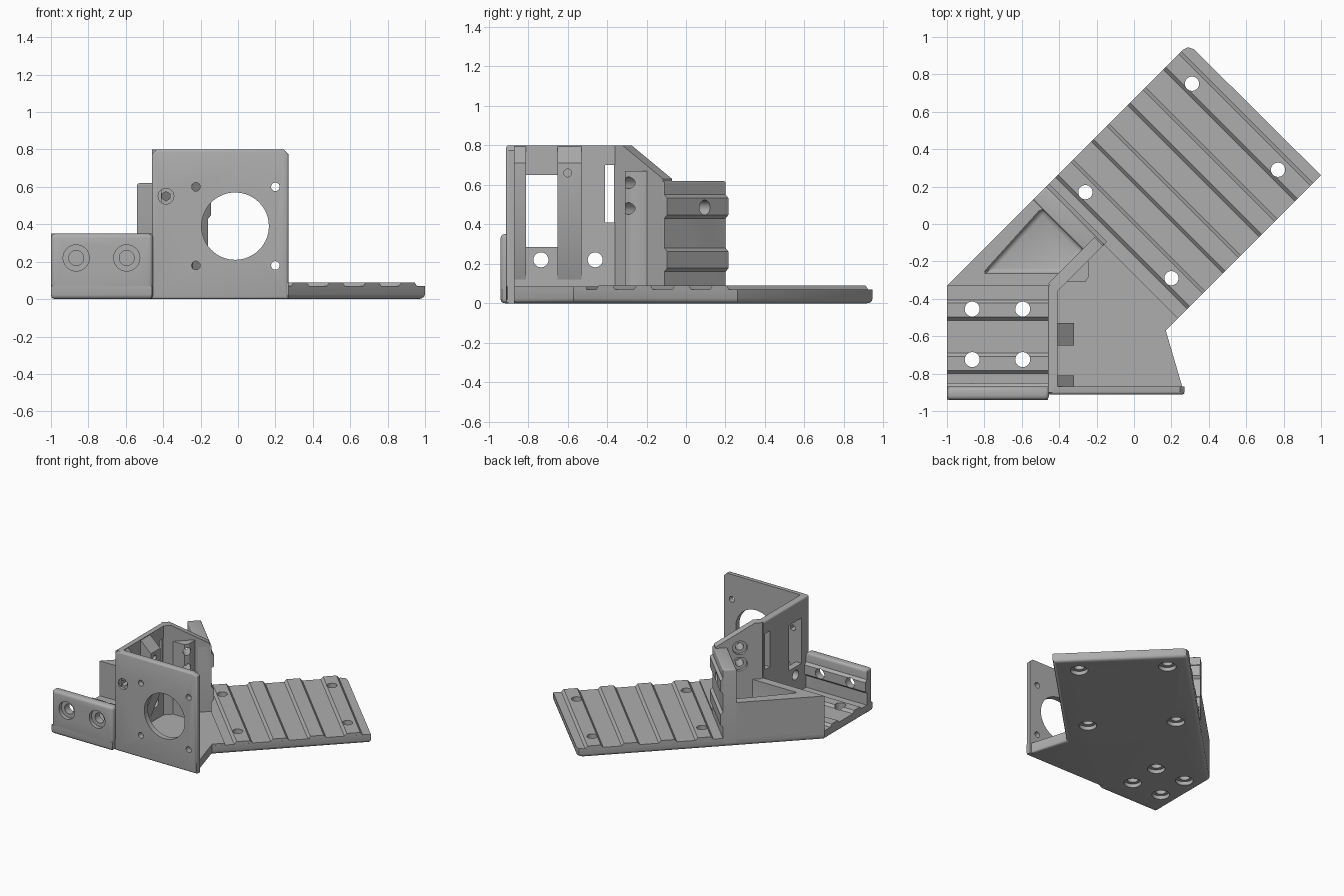
import bpy, bmesh, math
from mathutils import Vector, Matrix

old = bpy.data.objects.get("Cube")
if old:
    bpy.data.objects.remove(old, do_unlink=True)

mat = bpy.data.materials.new("plain_grey")
mat.use_nodes = True
GREY = (0.42, 0.42, 0.42, 1)
mat.diffuse_color = GREY
mat.node_tree.nodes["Principled BSDF"].inputs["Base Color"].default_value = GREY

X, Y, Z = Vector((1, 0, 0)), Vector((0, 1, 0)), Vector((0, 0, 1))
S = (X + Y).normalized()   # along the diagonal bed
T = (X - Y).normalized()   # across the diagonal bed


def prism(name, pts, u, v, w, w0, w1, bevel=0, pick=lambda c: True):
    """Extrude a profile drawn in the u/v plane along w, then round picked edges."""
    bm = bmesh.new()
    low = [bm.verts.new(u * a + v * b + w * w0) for a, b in pts]
    high = [bm.verts.new(u * a + v * b + w * w1) for a, b in pts]
    bm.faces.new(low)
    bm.faces.new(high)
    for i in range(len(pts)):
        j = (i + 1) % len(pts)
        bm.faces.new((low[i], low[j], high[j], high[i]))
    bmesh.ops.recalc_face_normals(bm, faces=bm.faces)
    if bevel:
        edges = [e for e in bm.edges if pick((e.verts[0].co + e.verts[1].co) / 2)]
        bmesh.ops.bevel(bm, geom=edges, offset=bevel, segments=3, profile=0.5, affect='EDGES')
    return finish(name, bm)


def finish(name, bm):
    me = bpy.data.meshes.new(name)
    bm.to_mesh(me)
    bm.free()
    me.materials.append(mat)
    ob = bpy.data.objects.new(name, me)
    bpy.context.collection.objects.link(ob)
    return ob


def rect(a0, a1, b0, b1):
    return [(a0, b0), (a1, b0), (a1, b1), (a0, b1)]


def cylinder(centre, axis, r, length, sides=32):
    bm = bmesh.new()
    turn = axis.to_track_quat('Z', 'Y').to_matrix().to_4x4()
    bmesh.ops.create_cone(bm, cap_ends=True, segments=sides, radius1=r, radius2=r, depth=length,
                          matrix=Matrix.Translation(centre) @ turn)
    return finish("cutter", bm)


def cut(obs, *cutters):
    for c in cutters:
        c.hide_render = True
        for ob in obs:
            m = ob.modifiers.new("hole", 'BOOLEAN')
            m.operation, m.solver, m.object = 'DIFFERENCE', 'EXACT', c
            bpy.context.view_layer.objects.active = ob
            bpy.ops.object.modifier_apply(modifier=m.name)
        bpy.data.objects.remove(c, do_unlink=True)


def rib(name, a0, a1, base, top, u, v, w, w0, w1):
    """Raised slot key with sloping flanks."""
    d = 0.018
    sink = base - (0.02 if top > base else -0.02)
    pts = [(a0, sink), (a0, base), (a0 + d, top), (a1 - d, top), (a1, base), (a1, sink)]
    return prism(name, pts, u, v, w, w0, w1)


# Base plate under everything, rounded along its lower edge
outline = [(-1, -.94), (-.46, -.94), (-.46, -.91), (.27, -.91), (.17, -.57), (1, .26),
           (.32, .935), (.29, .945), (.26, .93), (-1, -.33)]
base = prism("base_plate", outline, X, Y, Z, 0, .07, .025, lambda c: c.z < .01)
floor = prism("motor_floor", [(-.46, -.91), (.27, -.91), (.17, -.57), (.235, -.504),
              (-.16, -.11), (-.41, -.34)], X, Y, Z, .05, .085)

# Diagonal bed keys
bed_ribs = [rib("bed_rib", s, s + .135, .07, .09, S, Z, T, -.474, .523)
            for s in (-.12, .15, .425, .695)]
for x, y in ((.31, .75), (-.26, .17), (.77, .29), (.2, -.29)):
    cut([base] + bed_ribs, cylinder((x, y, .05), Z, .038, .3))
    cut([base], cylinder((x, y, 0), Z, .065, .06))

# Small bed with its keys
small_ribs = [rib("small_bed_rib", y, y + .11, .07, .09, Y, Z, X, -1, -.45) for y in (-.515, -.8)]
for x in (-.865, -.595):
    for y in (-.455, -.725):
        cut([base] + small_ribs, cylinder((x, y, .05), Z, .04, .3))
        cut([base], cylinder((x, y, 0), Z, .065, .06))

# Low front fence beside the small bed
fence = prism("front_fence", rect(-.94, -.87, 0, .35), Y, Z, X, -1, -.455, .022,
              lambda c: c.y < -.9 or c.z > .3)
fence_rib = rib("front_fence_rib", .165, .275, -.87, -.85, Z, Y, X, -1, -.455)
for x in (-.865, -.595):
    cut([fence, fence_rib], cylinder((x, -.9, .22), Y, .04, .3))
    cut([fence], cylinder((x, -.94, .22), Y, .07, .06))

# Motor face plate
face = prism("motor_plate", [(-.46, 0), (.27, 0), (.27, .775), (.245, .8), (-.435, .8), (-.46, .775)],
             X, Z, Y, -.912, -.868, .015, lambda c: c.y < -.9)
cut([face], cylinder((-.015, -.9, .39), Y, .18, .3, 64))
for x in (-.225, .2):
    for z in (.18, .6):
        cut([face], cylinder((x, -.9, z), Y, .023, .3, 20))

# Side wall with two windows, plus its inner columns
wall = prism("side_wall", rect(-.9, -.33, 0, .8), Y, Z, X, -.46, -.41, .014,
             lambda c: c.x < -.45 and c.z > .7)
cut([wall], prism("cutter", rect(-.81, -.65, .285, .65), Y, Z, X, -.6, -.3),
    prism("cutter", rect(-.41, -.345, .41, .7), Y, Z, X, -.6, -.3))
for y in (-.735, -.46):
    cut([wall], cylinder((-.44, y, .22), X, .038, .3))
column = [(-.43, .06), (-.41, .12), (-.32, .35), (-.32, .71), (-.41, .795), (-.43, .795)]
columns = [prism("wall_column", column, X, Z, Y, y0, y1) for y0, y1 in ((-.875, -.81), (-.65, -.53))]
cut([columns[1]], cylinder((-.33, -.6, .66), X, .02, .12, 20))
cut([face, wall] + columns, cylinder((-.385, -.7, .55), Y, .025, .6, 6))
cut([face], cylinder((-.385, -.91, .55), Y, .042, .04, 24))

# Diagonal wall with sloping top, and the nut boss inside it
diag = prism("diagonal_wall", [(-.55, .03), (-.2, .03), (-.2, .63), (-.49, .8), (-.55, .8)],
             S, Z, T, -.1, -.035)
boss = prism("nut_boss", [(-.4, -.34), (-.36, -.31), (-.26, -.31), (-.24, -.28), (-.24, -.22),
             (-.25, -.18)], X, Y, Z, .06, .67)
for z in (.48, .61):
    cut([diag, boss], cylinder((-.33, -.21, z), T, .03, .5, 24))
    cut([diag], cylinder(Vector((-.33, -.21, z)) - T * .02, T, .055, .06, 24))

# Upright fence closing the diagonal bed
upright = prism("end_fence", rect(-.29, -.19, .03, .62), S, Z, T, -.474, -.035, .012,
                lambda c: c.z > .6)
upright_ribs = [rib("end_fence_rib", z, z + .12, -.19, -.17, Z, S, T, -.474, -.035)
                for z in (.16, .43)]
cut([upright, upright_ribs[1]], cylinder((-.35, .08, .485), S, .038, .13))

# Corner block with a three-sided pocket
block = prism("corner_block", [(-1, -.33), (-.45, -.33), (-.23, -.11), (-.5, .17)],
              X, Y, Z, .04, .35)
pocket = prism("cutter", [(-.81, -.265), (-.36, -.265), (-.27, -.13), (-.49, .09)],
               X, Y, Z, .085, .5, .03)
cut([block], pocket)

# Smooth the round edges and bores, keep flat faces sharp
bpy.ops.object.select_all(action='DESELECT')
for ob in [o for o in bpy.data.objects if o.type == 'MESH' and mat.name in o.data.materials]:
    ob.select_set(True)
    bpy.context.view_layer.objects.active = ob
bpy.ops.object.shade_smooth_by_angle(angle=math.radians(32))
